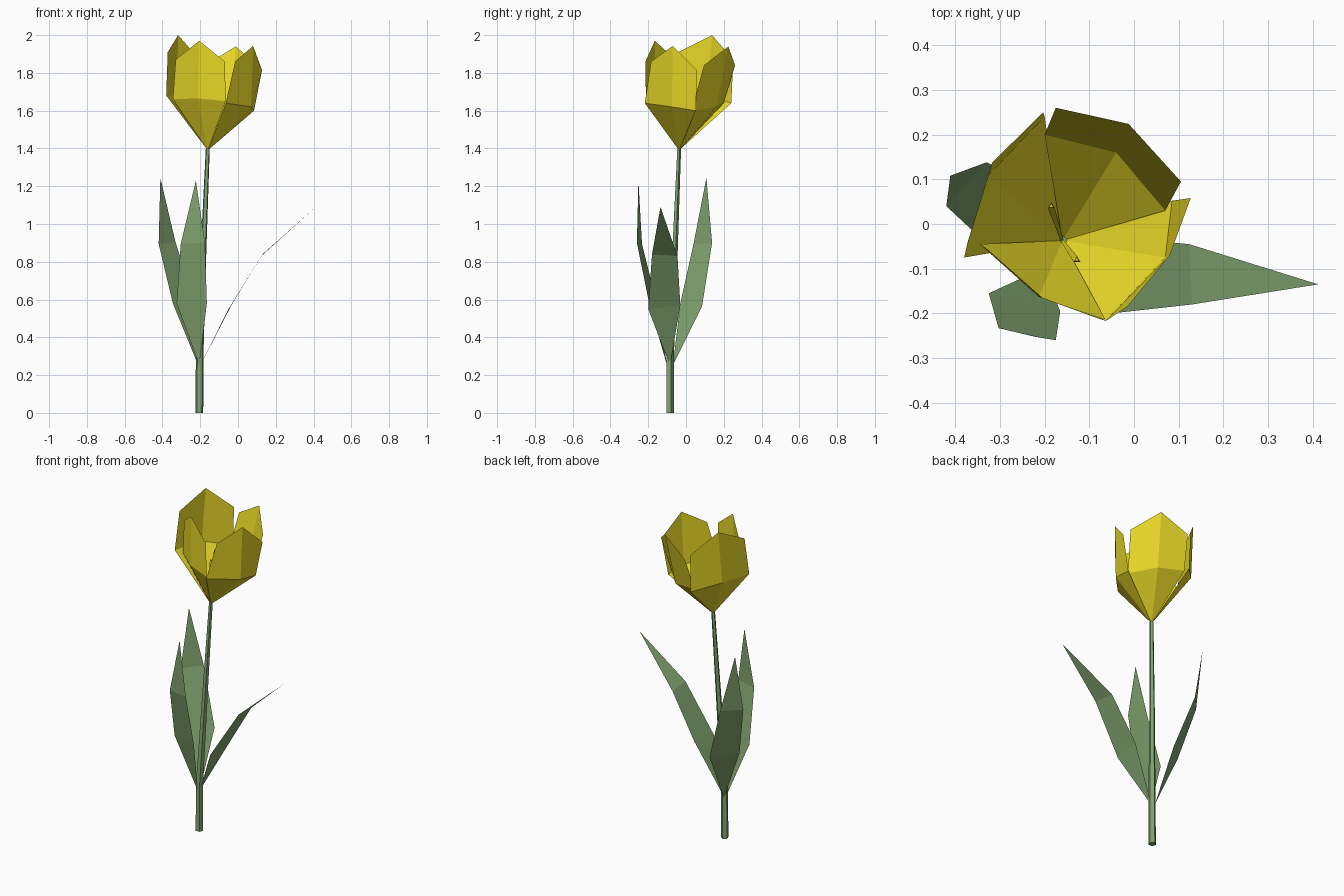
import bpy, bmesh, math
from mathutils import Vector

def material(name, rgb):
    m = bpy.data.materials.new(name)
    m.diffuse_color = (*rgb, 1)
    return m

YELLOW = material("petal_yellow", (0.80, 0.68, 0.02))
GREEN = material("leaf_green", (0.22, 0.37, 0.16))

def add(name, verts, faces, mat):
    me = bpy.data.meshes.new(name)
    me.from_pydata(verts, [], faces)
    me.materials.append(mat)
    ob = bpy.data.objects.new(name, me)
    bpy.context.collection.objects.link(ob)
    bm = bmesh.new()
    bm.from_mesh(me)
    bmesh.ops.recalc_face_normals(bm, faces=bm.faces)
    bm.to_mesh(me)
    bm.free()
    return ob

def tube(name, path, sides, mat):
    """Faceted tube along (x, y, z, radius) stations, flat side to the front."""
    verts, faces = [], []
    for x, y, z, r in path:
        for i in range(sides):
            a = -math.pi / 2 + math.pi / sides + i * math.tau / sides
            verts.append((x + r * math.cos(a), y + r * math.sin(a), z))
    for k in range(len(path) - 1):
        for i in range(sides):
            a, b = k * sides + i, k * sides + (i + 1) % sides
            faces.append((a, b, b + sides, a + sides))
    n = len(verts)
    faces += [tuple(range(sides)), tuple(range(n - sides, n))]
    return add(name, verts, faces, mat)

# Stem, gently leaning and tapering up to the flower
tube("stem", [(-0.205, -0.085, 0, 0.022), (-0.203, -0.085, 0.3, 0.021),
              (-0.183, -0.06, 0.85, 0.016), (-0.16, -0.037, 1.4, 0.011)], 5, GREEN)

# Petals: two lower triangles and two upper quads folded along the middle
BASE = (-0.16, -0.037, 1.39)
def petal(name, low_l, low_c, low_r, up_l, up_r, tip):
    add(name, [BASE, low_l, low_c, low_r, up_l, up_r, tip],
        [(0, 2, 1), (0, 3, 2), (1, 2, 6, 4), (2, 3, 5, 6)], YELLOW)

petal("petal_front", (-0.345, -0.045, 1.66), (-0.213, -0.163, 1.665), (-0.065, -0.212, 1.65),
      (-0.33, -0.055, 1.87), (-0.07, -0.215, 1.86), (-0.205, -0.165, 1.97))
petal("petal_right", (-0.065, -0.218, 1.64), (0.07, -0.075, 1.62), (0.085, 0.052, 1.6),
      (-0.015, -0.185, 1.86), (0.127, 0.058, 1.815), (0.08, -0.07, 1.943))
petal("petal_back", (0.07, 0.03, 1.6), (-0.04, 0.16, 1.62), (-0.2, 0.2, 1.64),
      (0.105, 0.095, 1.84), (-0.175, 0.26, 1.84), (-0.012, 0.224, 1.94))
petal("petal_left", (-0.2, 0.24, 1.64), (-0.325, 0.11, 1.68), (-0.38, -0.075, 1.68),
      (-0.203, 0.25, 1.87), (-0.372, -0.04, 1.91), (-0.317, 0.138, 2.0))

# Two thin stamens inside the flower
for i, (x, y) in enumerate([(-0.185, 0.04), (-0.128, -0.08)]):
    tube(f"stamen_{i + 1}", [(-0.16, -0.037, 1.4, 0.004), (x, y, 1.66, 0.009),
                            (x, y, 1.69, 0.006)], 3, YELLOW)

# Leaves: flat blades with two cross rows and a pointed tip
def leaf(name, base, low_l, low_r, up_l, up_r, tip):
    add(name, [base, low_l, low_r, up_l, up_r, tip],
        [(0, 2, 1), (1, 2, 4, 3), (3, 4, 5)], GREEN)

leaf("leaf_right", (-0.2, -0.085, 0.25), (-0.05, -0.2, 0.55), (-0.035, -0.03, 0.57),
     (0.13, -0.18, 0.84), (0.123, -0.045, 0.83), (0.412, -0.135, 1.09))
leaf("leaf_back", (-0.21, -0.07, 0.25), (-0.345, -0.03, 0.58), (-0.22, 0.085, 0.565),
     (-0.42, 0.04, 0.895), (-0.33, 0.138, 0.9), (-0.411, 0.108, 1.245))
leaf("leaf_front", (-0.205, -0.1, 0.25), (-0.325, -0.155, 0.58), (-0.165, -0.195, 0.58),
     (-0.303, -0.233, 0.895), (-0.175, -0.26, 0.9), (-0.223, -0.252, 1.23))
